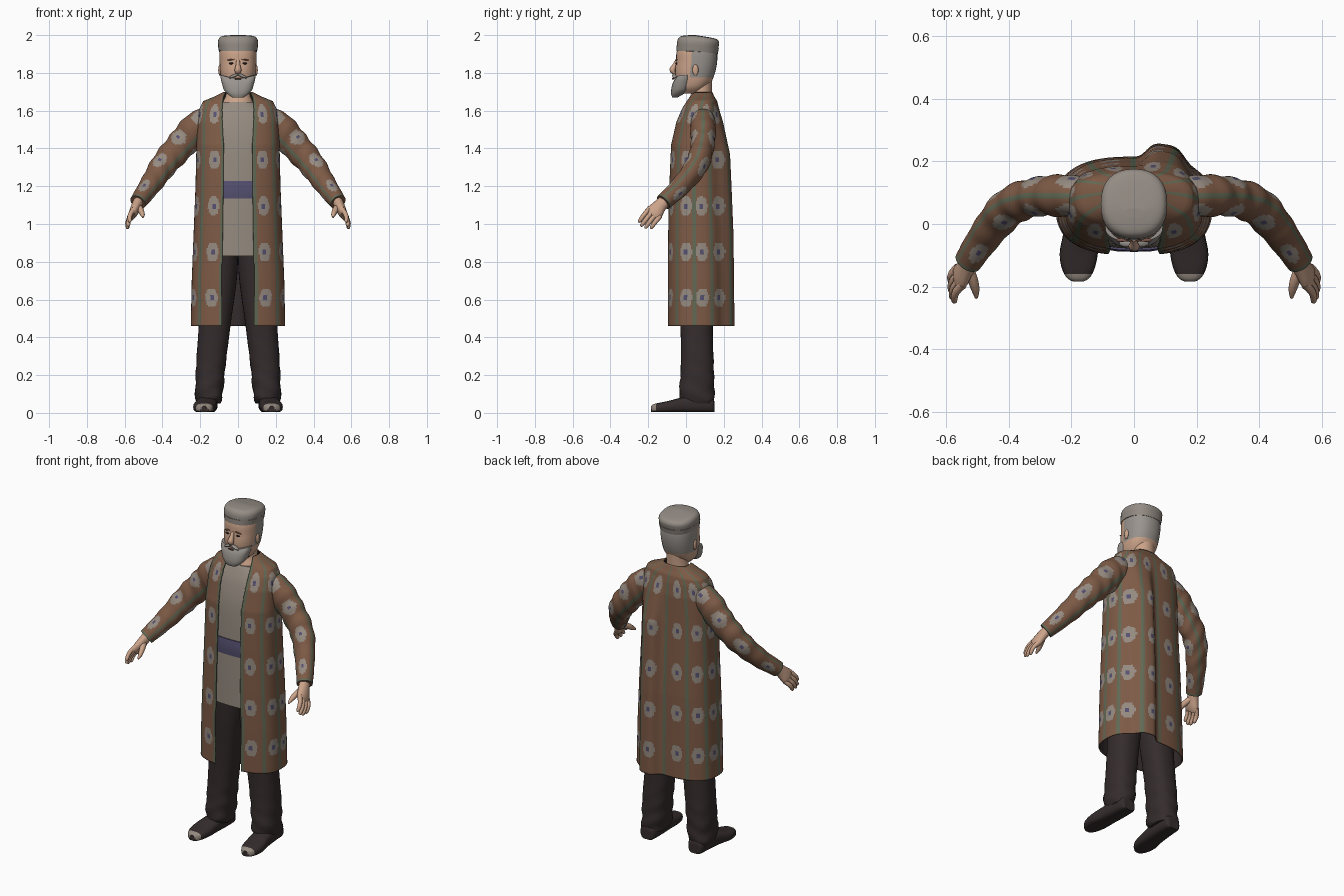
import bpy, bmesh, math
from mathutils import Vector

if "Cube" in bpy.data.objects:
    bpy.data.objects.remove(bpy.data.objects["Cube"])


def material(name, r, g, b):
    m = bpy.data.materials.new(name)
    m.use_nodes = True
    m.diffuse_color = (r, g, b, 1)
    m.node_tree.nodes["Principled BSDF"].inputs["Base Color"].default_value = (r, g, b, 1)
    return m


BROWN = material("coat brown", .205, .102, .06)
GREEN = material("stripe green", .12, .14, .088)
GREY = material("linen grey", .30, .255, .215)
BLUE = material("sash blue", .09, .08, .165)
DARK = material("trouser black", .035, .025, .026)
SKIN = material("skin", .60, .37, .255)
HAIR = material("hair grey", .32, .295, .27)
LIP = material("lip brown", .22, .10, .07)
HAT = material("hat grey", .30, .265, .235)
COAT = [BROWN, GREEN, GREY, BLUE]


def smooth_rows(rows, n):
    """Resample a short table of key rows into n smoothly blended rows."""
    out = []
    for k in range(n):
        t = k / (n - 1) * (len(rows) - 1)
        i = min(int(t), len(rows) - 2)
        f = t - i
        a, b, c, d = (rows[min(max(i + o, 0), len(rows) - 1)] for o in (-1, 0, 1, 2))
        out.append([q + f / 2 * (r - p + f * (2*p - 5*q + 4*r - s + f * (3*(q - r) + s - p)))
                    for p, q, r, s in zip(a, b, c, d)])
    return out


def skin(name, rings, mats, rule=None, wrap=True, cap=True, side=1):
    """Join rings of points into a surface; rule(u, v, centre) picks the material."""
    bm = bmesh.new()
    grid = [[bm.verts.new((side * p[0], p[1], p[2])) for p in ring] for ring in rings]
    n, rows = len(grid[0]), len(grid)
    for i in range(rows - 1):
        for j in range(n if wrap else n - 1):
            k = (j + 1) % n
            f = bm.faces.new((grid[i][j], grid[i][k], grid[i + 1][k], grid[i + 1][j]))
            f.smooth = True
            if rule:
                f.material_index = rule((j + .5) / n, (i + .5) / (rows - 1), f.calc_center_median())
    if cap:
        bm.faces.new(grid[0])
        bm.faces.new(grid[-1])
    bmesh.ops.recalc_face_normals(bm, faces=bm.faces)
    return finish(name, bm, mats)


def finish(name, bm, mats):
    me = bpy.data.meshes.new(name)
    bm.to_mesh(me)
    bm.free()
    for m in mats:
        me.materials.append(m)
    ob = bpy.data.objects.new(name, me)
    bpy.context.collection.objects.link(ob)
    return ob


def spow(v, e):
    return math.copysign(abs(v) ** e, v)


def oval(z, cx, hw, yf, yb, n=32, e=.85):
    """Horizontal rounded section from front yf to back yb."""
    return [(cx + hw * spow(math.sin(t), e), (yf + yb) / 2 - (yb - yf) / 2 * spow(math.cos(t), e), z)
            for t in (math.tau * j / n for j in range(n))]


def column(name, rows, mats, steps=12, side=1, e=.85, rule=None, warp=None):
    rings = [oval(*r, e=e) for r in smooth_rows(rows, steps)]
    if warp:
        rings = [[warp(p) for p in ring] for ring in rings]
    return skin(name, rings, mats, rule, side=side)


def tube(name, rows, mats, across, steps=10, n=12, side=1, rule=None, ripple=0):
    """Tube along rows of (x, y, z, radius across, radius other way)."""
    rows = smooth_rows(rows, steps)
    rings = []
    for i, r in enumerate(rows):
        t = (Vector(rows[min(i + 1, steps - 1)][:3]) - Vector(rows[max(i - 1, 0)][:3])).normalized()
        w = Vector(across)
        w = (w - t * w.dot(t)).normalized()
        up = t.cross(w)
        v = i / (steps - 1)
        ring = []
        for j in range(n):
            a = math.tau * j / n
            k = 1 + ripple * math.sin(v * 48 + 2.5 * math.sin(a) + math.cos(2 * a)) * math.sin(math.pi * v)
            ring.append(Vector(r[:3]) + k * (w * r[3] * math.cos(a) + up * r[4] * math.sin(a)))
        rings.append(ring)
    return skin(name, rings, mats, rule, side=side)


def ball(name, loc, size, mat, tilt=0):
    bm = bmesh.new()
    bmesh.ops.create_uvsphere(bm, u_segments=14, v_segments=8, radius=1)
    for f in bm.faces:
        f.smooth = True
    ob = finish(name, bm, [mat])
    ob.location, ob.scale, ob.rotation_euler = loc, size, (0, tilt, 0)
    return ob


def pattern(du, dz, stripe, size=1):
    """Woven motif: green stripe, or a pale flower with a blue heart."""
    if stripe:
        return 1
    if max(abs(du), abs(dz)) < .0125 * size:
        return 3
    a = math.atan2(dz, du)
    r = math.hypot(du / .042, dz / .051) / size
    return 2 if r < 1 + .04 * math.cos(6 * a) else 0


# Long open coat: z, half width, front y, back y, half opening
coat_rows = [(.46, .25, -.10, .215, .085), (.70, .245, -.10, .213, .085), (.95, .235, -.098, .21, .08),
             (1.2, .225, -.092, .20, .075), (1.42, .22, -.082, .19, .075), (1.54, .215, -.055, .185, .082),
             (1.61, .205, -.025, .175, .082), (1.65, .185, 0, .165, .08), (1.675, .125, .015, .15, .076),
             (1.70, .075, .03, .138, .066)]


def coat_ring(z, a, yf, yb, gap, n=85):
    cy, b = (yf + yb) / 2, (yb - yf) / 2
    pts = []
    for k in range(241):
        t = math.pi * k / 240
        p = Vector((a * spow(math.sin(t), .76), cy - b * spow(math.cos(t), .76), z))
        if t > 1 or p.x >= gap:
            pts.append(p)
    dist = [0]
    for p, q in zip(pts, pts[1:]):
        dist.append(dist[-1] + (q - p).length)
    half, k = [], 0
    for j in range(n + 1):
        d = dist[-1] * j / n
        while k < len(pts) - 2 and dist[k + 1] < d:
            k += 1
        half.append(pts[k].lerp(pts[k + 1], (d - dist[k]) / (dist[k + 1] - dist[k])))
    ring = half + [Vector((-p.x, p.y, p.z)) for p in reversed(half[:-1])]
    # hanging fold on the left of the back
    fade = min(1, max(0, (1.62 - z) / .25))
    for p in ring:
        if p.y > cy:
            p.y += .045 * fade * math.exp(-((p.x - .1) / .065) ** 4)
    return ring


# motif centres along each half of the coat, front edge to middle of the back
MOTIFS = (.105, .325, .475, .65, .865)
STRIPES = (0, .225, .40, .565, .755, 1)


def coat_rule(u, v, c):
    s = 1 - abs(1 - 2 * u)
    du = min((s - m for m in MOTIFS), key=abs) * .72
    edge = min(abs(s - m) for m in STRIPES) * .72
    dz = (c.z - .61 + .122) % .243 - .122
    return pattern(du, dz, edge < (.026 if s < .1 else .0135))


# even spacing in height keeps the woven motif regular
body_rows = []
for lo, hi in zip(coat_rows, coat_rows[1:]):
    count = max(2, round((hi[0] - lo[0]) / .0085))
    body_rows += [[p + (q - p) * k / count for p, q in zip(lo, hi)] for k in range(count)]
body_rows.append(coat_rows[-1])
# the cloth has a dark lining on its inner face
coat = skin("coat_body", [coat_ring(*r) for r in body_rows], COAT + [DARK], coat_rule, wrap=False, cap=False)
cloth = coat.modifiers.new("cloth thickness", "SOLIDIFY")
cloth.thickness, cloth.offset, cloth.material_offset = .006, -1, len(COAT)

# Tunic, sash and neck
column("tunic", [(.83, 0, .19, -.086, .17), (1.1, 0, .18, -.082, .17), (1.4, 0, .17, -.07, .16),
                 (1.54, 0, .165, -.043, .155), (1.61, 0, .125, -.014, .145), (1.645, 0, .085, .006, .135)],
       [GREY], 20, e=.75)
column("sash", [(1.135, 0, .186, -.086, .176), (1.18, 0, .187, -.089, .177), (1.228, 0, .184, -.084, .174)],
       [BLUE], 5, e=.75)
column("neck", [(1.6, 0, .10, .0, .14), (1.65, 0, .078, .01, .138), (1.69, 0, .063, .026, .136),
                (1.78, 0, .06, .025, .14)], [SKIN], 10, e=1)


def sleeve_rule(u, v, c):
    s = (u * 3 + .25) % 1 - .5
    if v > .975:
        return 1
    dz = ((v * 4) % 1 - .5) * .16
    return pattern(s * .13, dz, abs(s) > .41, .95 - .25 * v)


def trouser_warp(p):
    x, y, z = p
    k = .005 * max(0, 1 - z / .4)
    return (x + k * math.sin(z * 60 + y * 30), y + k * math.sin(z * 75 + x * 40), z)


for side, word in ((1, "left"), (-1, "right")):
    # Sleeve
    tube(word + "_sleeve", [(.13, .09, 1.57, .055, .062), (.215, .09, 1.515, .067, .08), (.30, .088, 1.42, .062, .078),
                            (.39, .058, 1.315, .06, .07), (.465, -.025, 1.205, .052, .057),
                            (.53, -.12, 1.115, .044, .044)],
         COAT, (0, 1, 0), 78, 48, side, sleeve_rule, ripple=.045)

    # Hand: palm, four fingers and a thumb
    spread, reach = Vector((.2, .75, -.6)), Vector((.25, -.65, -.7))
    tube(word + "_palm", [(.522, -.105, 1.13, .032, .028), (.538, -.14, 1.095, .037, .027),
                          (.554, -.168, 1.06, .047, .024), (.562, -.184, 1.04, .04, .015)],
         [SKIN], spread, 8, 14, side)
    for i, length in enumerate((.09, .1, .094, .076)):
        base = Vector((.555, -.165, 1.062)) + spread * (i - 1.5) * .024
        rows = []
        for f, r in ((0, .0135), (.5, .0125), (.9, .010), (1, .004)):
            p = base + reach * length * f + Vector((.012 * math.sin(f * 3), 0, -.012 * f * f))
            rows.append((*p, r, r))
        tube("%s_finger_%d" % (word, i + 1), rows, [SKIN], spread, 8, 8, side)
    tube(word + "_thumb", [(.535, -.135, 1.095, .02, .02), (.516, -.175, 1.075, .017, .017),
                           (.506, -.21, 1.052, .013, .013), (.503, -.236, 1.035, .005, .005)],
         [SKIN], (0, 0, 1), 8, 8, side)

    # Trouser leg
    column(word + "_trouser_leg", [(.05, .158, .062, -.005, .148), (.09, .154, .072, -.035, .15),
                                   (.25, .144, .078, -.027, .147), (.46, .124, .084, -.03, .142),
                                   (.72, .10, .095, -.05, .15), (.90, .09, .09, -.06, .15)],
           [DARK], 34, side, warp=trouser_warp)

    # Shoe, running from heel to toe, with a pale toe tip
    shoe = []
    for y, cx, hw, top in smooth_rows([(.15, .16, .03, .06), (.135, .16, .048, .085), (.06, .162, .054, .09),
                                       (-.02, .168, .056, .082), (-.09, .176, .061, .064), (-.14, .178, .053, .054),
                                       (-.172, .178, .036, .046), (-.184, .178, .016, .036)], 30):
        shoe.append([(cx + hw * spow(math.cos(a), .7), y,
                      max(.004, top / 2 + top / 2 * spow(math.sin(a), .7))) for a in
                     (math.tau * j / 20 for j in range(20))])
    skin(word + "_shoe", shoe, [DARK, GREY], lambda u, v, c: int(c.y < -.162 and c.z > .016), side=side)

    # Ear and the paired parts of the face
    ball(word + "_ear", (side * .096, .05, 1.815), (.009, .016, .03), SKIN)
    ball(word + "_eye", (side * .036, -.05, 1.85), (.013, .005, .005), DARK)
    ball(word + "_eyebrow", (side * .038, -.051, 1.87), (.021, .006, .0035), LIP, side * .15)
    ball(word + "_moustache", (side * .022, -.061, 1.784), (.028, .013, .008), HAIR, side * .4)


def head_rule(u, v, c):
    return int(c.y > .022 and c.z > 1.775 - .1 * (c.y - .1))


# Head with cropped hair at the sides and back
column("head", [(1.69, 0, .045, -.03, .07), (1.72, 0, .074, -.045, .105), (1.76, 0, .088, -.053, .138),
                (1.81, 0, .095, -.058, .156), (1.86, 0, .098, -.053, .165), (1.91, 0, .098, -.05, .165),
                (1.96, 0, .088, -.033, .155)], [SKIN, HAIR], 24, rule=head_rule)
tube("nose", [(0, -.05, 1.868, .009, .006), (0, -.06, 1.84, .012, .012), (0, -.071, 1.815, .018, .017),
              (0, -.06, 1.797, .013, .008)], [SKIN], (1, 0, 0), 9)
ball("mouth", (0, -.068, 1.769), (.02, .006, .005), LIP)

# Beard reaching along the jaw
column("beard", [(1.67, 0, .03, -.073, -.045), (1.69, 0, .058, -.079, -.01), (1.72, 0, .081, -.077, .026),
                 (1.75, 0, .091, -.069, .036), (1.772, 0, .092, -.056, .036)],
       [HAIR], 12, warp=lambda p: (p[0], p[1], p[2] + .3 * max(0, abs(p[0]) - .035) * (p[2] > 1.72)))


def hat_slope(p):
    return (p[0], p[1], p[2] - .12 * max(0, p[1] - .05))


# Round soft-topped hat, lower at the back
column("hat", [(1.925, 0, .100, -.047, .165), (1.955, 0, .106, -.048, .173), (1.98, 0, .103, -.042, .174),
               (1.995, 0, .084, -.024, .15), (2.0, 0, .03, .02, .05)], [HAT], 16, warp=hat_slope)
column("hat_band", [(1.915, 0, .101, -.051, .168), (1.945, 0, .106, -.051, .174)], [HAT], 3, warp=hat_slope)
